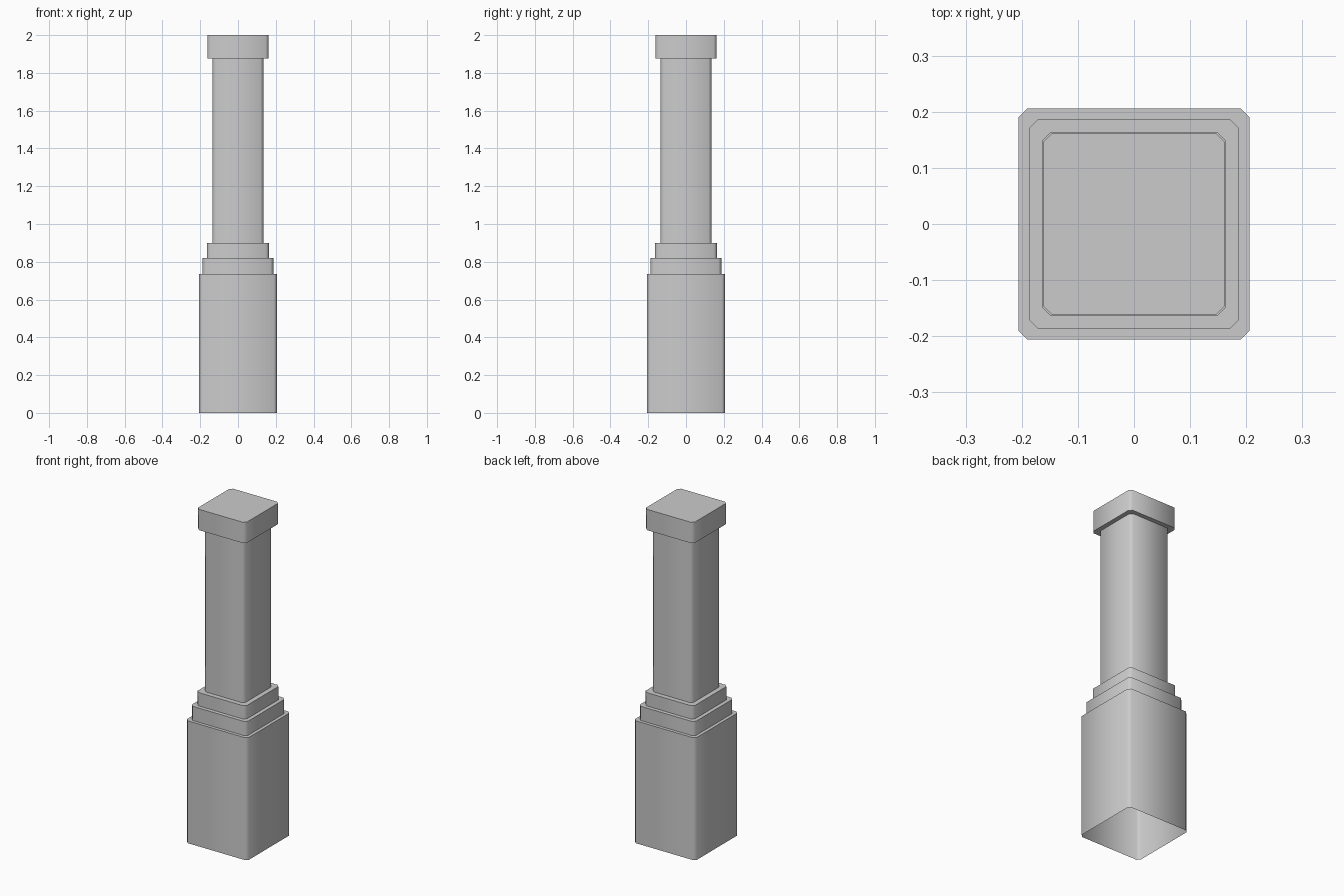
import bpy
import bmesh
import math

default_cube = bpy.data.objects.get("Cube")
if default_cube:
    bpy.data.objects.remove(default_cube)

CHAMFER = 0.016

stone = bpy.data.materials.new("stone_grey")
stone.use_nodes = True
grey = (0.6, 0.6, 0.6, 1)
stone.diffuse_color = grey
stone.node_tree.nodes["Principled BSDF"].inputs["Base Color"].default_value = grey


def outline(half):
    """Square with cut corners, counter-clockwise."""
    short = half - CHAMFER
    points = []
    for quarter in range(4):
        c, s = round(math.cos(quarter * math.pi / 2)), round(math.sin(quarter * math.pi / 2))
        for x, y in ((half, -short), (half, short)):
            points.append((x * c - y * s, x * s + y * c))
    return points


def stacked_part(name, profile, closed_top=False):
    """Loft cut-corner squares through (half width, height) pairs."""
    bm = bmesh.new()
    rings = [[bm.verts.new((x, y, z)) for x, y in outline(half)] for half, z in profile]
    for low, high in zip(rings, rings[1:]):
        for i in range(len(low)):
            j = (i + 1) % len(low)
            bm.faces.new((low[i], low[j], high[j], high[i]))
    if closed_top:
        bm.faces.new(rings[-1])
    mesh = bpy.data.meshes.new(name)
    bm.to_mesh(mesh)
    bm.free()
    mesh.materials.append(stone)
    obj = bpy.data.objects.new(name, mesh)
    bpy.context.collection.objects.link(obj)
    # Soft corners, crisp ledges
    bpy.ops.object.select_all(action="DESELECT")
    obj.select_set(True)
    bpy.context.view_layer.objects.active = obj
    bpy.ops.object.shade_smooth_by_angle(angle=math.radians(60))


# Half widths and heights
BASE, LOWER, UPPER, SHAFT, CAP = 0.206, 0.187, 0.164, 0.135, 0.162
BASE_TOP, LOWER_TOP, UPPER_TOP, SHAFT_TOP, TOP = 0.735, 0.82, 0.9, 1.875, 2.0

# Hollow pedestal, open underneath, with its ledge
stacked_part("pedestal", [(BASE, 0), (BASE, BASE_TOP), (LOWER, BASE_TOP)])

# Two steps narrowing to the shaft
stacked_part("lower_step", [(LOWER, BASE_TOP), (LOWER, LOWER_TOP), (UPPER, LOWER_TOP)])
stacked_part("upper_step", [(UPPER, LOWER_TOP), (UPPER, UPPER_TOP), (SHAFT, UPPER_TOP)])

# Shaft and overhanging cap
stacked_part("shaft", [(SHAFT, UPPER_TOP), (SHAFT, SHAFT_TOP)])
stacked_part("cap", [(SHAFT, SHAFT_TOP), (CAP, SHAFT_TOP), (CAP, TOP)], closed_top=True)
